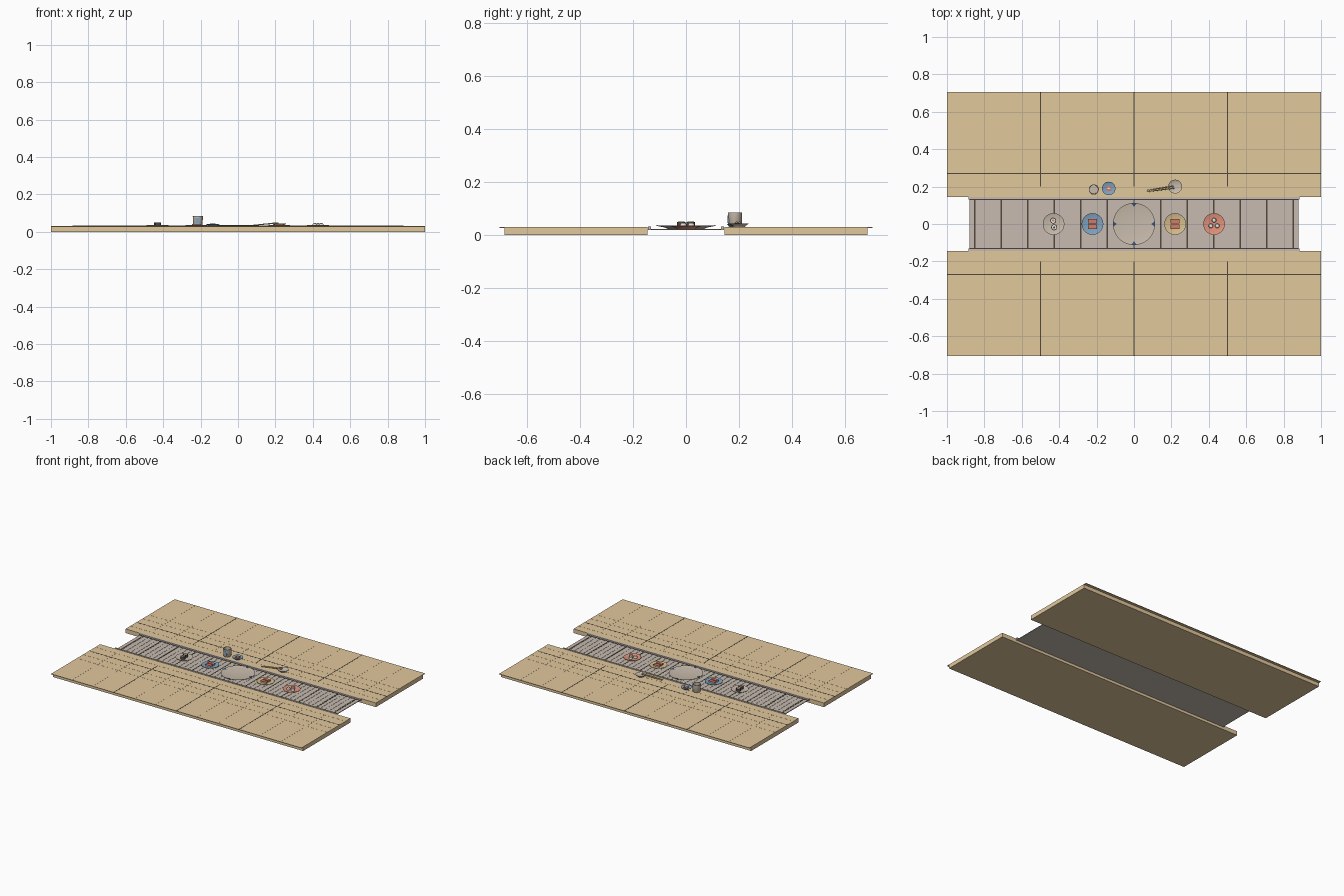
import bpy, bmesh, math
from mathutils import Vector, Matrix

if "Cube" in bpy.data.objects:
    bpy.data.objects.remove(bpy.data.objects["Cube"])


def mat(name, r, g, b):
    m = bpy.data.materials.new(name)
    m.diffuse_color = (r, g, b, 1)
    m.use_nodes = True
    m.node_tree.nodes["Principled BSDF"].inputs["Base Color"].default_value = m.diffuse_color
    return m


WOOD = mat("pale wood", 0.76, 0.58, 0.335)
DARK = mat("dark charcoal", 0.08, 0.065, 0.05)
BELT = mat("belt grey", 0.57, 0.50, 0.435)
STONE = mat("warm stone", 0.58, 0.50, 0.41)
BLUE = mat("blue glaze", 0.22, 0.37, 0.54)
TAN = mat("tan glaze", 0.68, 0.52, 0.27)
CORAL = mat("coral", 0.76, 0.29, 0.20)
RED = mat("fish red", 0.66, 0.20, 0.13)
NAVY = mat("navy", 0.04, 0.10, 0.25)
RICE = mat("rice white", 0.80, 0.76, 0.68)


def finish(name, bm, m, smooth=False):
    bmesh.ops.recalc_face_normals(bm, faces=bm.faces)
    me = bpy.data.meshes.new(name)
    bm.to_mesh(me)
    bm.free()
    me.materials.append(m)
    ob = bpy.data.objects.new(name, me)
    bpy.context.collection.objects.link(ob)
    if smooth:
        bpy.ops.object.select_all(action='DESELECT')
        ob.select_set(True)
        bpy.context.view_layer.objects.active = ob
        bpy.ops.object.shade_smooth_by_angle(angle=math.radians(35))
    return ob


def boxes(name, m, items):
    """One object from (x0, x1, y0, y1, z0, z1) boxes."""
    bm = bmesh.new()
    for x0, x1, y0, y1, z0, z1 in items:
        mtx = Matrix.Translation(((x0 + x1) / 2, (y0 + y1) / 2, (z0 + z1) / 2)) @ \
            Matrix.Diagonal((x1 - x0, y1 - y0, z1 - z0, 1))
        bmesh.ops.create_cube(bm, size=1, matrix=mtx)
    return finish(name, bm, m)


def lathe(name, m, x, y, profile, n=32):
    """Spin an (r, z) profile; ends at r = 0 close the shape."""
    bm = bmesh.new()
    vs = [bm.verts.new((r, 0, z)) for r, z in profile]
    es = [bm.edges.new(p) for p in zip(vs, vs[1:])]
    bmesh.ops.spin(bm, geom=vs + es, cent=(0, 0, 0), axis=(0, 0, 1),
                   angle=2 * math.pi, steps=n, use_duplicate=False)
    bmesh.ops.remove_doubles(bm, verts=bm.verts, dist=1e-5)
    bmesh.ops.translate(bm, verts=bm.verts, vec=(x, y, 0))
    return finish(name, bm, m, True)


def plate(name, m, x, y, r, z, h):
    t = 0.003
    return lathe(name, m, x, y, [(0, z), (r * .6, z), (r * .68, z + h * .35), (r, z + h - t / 2),
                                 (r, z + h), (r * .66, z + h * .35 + t), (0, z + h * .35 + t)])


def stick(name, m, a, b, r0, r1, n=8):
    a, b = Vector(a), Vector(b)
    d = b - a
    bm = bmesh.new()
    mtx = Matrix.Translation((a + b) / 2) @ d.to_track_quat('Z', 'Y').to_matrix().to_4x4()
    bmesh.ops.create_cone(bm, cap_ends=True, segments=n, radius1=r0, radius2=r1,
                          depth=d.length, matrix=mtx)
    return finish(name, bm, m, True)


# two counters with thin overhanging tops and seam lines
for side, s in (("front", -1), ("back", 1)):
    def span(a, b):
        return (a, b) if s > 0 else (-b, -a)
    boxes(side + "_counter", WOOD, [(-1, 1, *span(.145, .685), 0, .0265)])
    boxes(side + "_counter_top", WOOD, [(-1, 1, *span(.145, .705), .0265, .03)])
    z = (.0295, .0306)
    boxes(side + "_panel_joints", DARK,
          [(x - .003, x + .003, *span(.2, .705), *z) for x in (-.5, 0, .5)] +
          [(-1, 1, *span(.267, .273), *z)])
    # raised plank battens, same wood
    boxes(side + "_plank_battens", WOOD,
          [(k / 6 - .001, k / 6 + .001, *span(.2, .705), *z)
           for k in (-5, -4, -2, -1, 1, 2, 4, 5)] +
          [(-1, 1, *span(y - .001, y + .001), *z) for y in (.2, .34, .41)])
    # conveyor side rail
    boxes(side + "_belt_rail", BELT, [(-.885, .885, *span(.132, .144), .018, .0325)])
    boxes(side + "_rail_gap", DARK, [(-.88, .88, *span(.127, .132), .02, .0232)])

# conveyor belt: base, slats, dark wider joints
boxes("belt_base", BELT, [(-.88, .88, -.135, .135, .018, .0205)])
pitch = 1.76 / 50
boxes("belt_slats", BELT, [(-.88 + i * pitch + .0008, -.88 + (i + 1) * pitch - .0008,
                            -.128, .128, .0195, .0225) for i in range(50)])
boxes("belt_joints", DARK, [(k * .142 - .004, k * .142 + .004, -.128, .128, .02, .0232)
                            for k in range(-6, 7)])

# plates on the belt
B = .0225
plate("large_platter", STONE, 0, 0, .113, B, .014)
for x, m, n in ((-.43, STONE, "stone_plate"), (-.222, BLUE, "blue_plate"),
                (.22, TAN, "tan_plate"), (.428, CORAL, "coral_plate")):
    plate(n, m, x, 0, .058, B, .013)

# navy marks at the four points of the platter rim
bm = bmesh.new()
for k in range(4):
    rot = Matrix.Rotation(k * math.pi / 2, 3, 'Z')
    low = [rot @ Vector(p) for p in ((.1095, -.014, .0352), (.1095, .014, .0352), (.092, 0, .0325))]
    a = [bm.verts.new(p) for p in low]
    b = [bm.verts.new(p + Vector((0, 0, .0018))) for p in low]
    bm.faces.new(a)
    bm.faces.new(b)
    for i in range(3):
        j = (i + 1) % 3
        bm.faces.new((a[i], a[j], b[j], b[i]))
finish("platter_marks", bm, NAVY)

# rice rolls on the stone plate
F = .0295
for i, (x, y) in enumerate(((-.432, .018), (-.427, -.018))):
    stick(f"roll_wrap_{i}", DARK, (x, y, F), (x, y, .0495), .016, .016, 16)
    stick(f"roll_rice_{i}", RICE, (x, y, .045), (x, y, .0502), .0125, .0125, 16)
    stick(f"roll_filling_{i}", (RED, DARK)[i], (x, y, .045), (x, y, .0507), .006, .006, 10)

# topped rice blocks on the blue and tan plates
for n, px in (("blue", -.222), ("tan", .22)):
    ys = (-.015, .015)
    boxes(n + "_rice_blocks", RICE, [(px - .021, px + .021, y - .009, y + .009, F, .037) for y in ys])
    boxes(n + "_fish_slices", RED, [(px - .024, px + .024, y - .011, y + .011, .037, .042) for y in ys])

# small round pieces on the coral plate
for i in range(3):
    a = math.pi / 2 + i * 2 * math.pi / 3
    x, y = .428 + .02 * math.cos(a), .02 * math.sin(a)
    lathe(f"round_piece_{i}", RICE, x, y,
          [(0, F), (.012, F), (.0125, .038), (.0095, .0445), (0, .047)], 16)

# tea cup on the back counter, with a blue patch on the front
lathe("tea_cup", STONE, -.215, .185, [(0, .03), (.022, .03), (.026, .036), (.027, .085),
                                      (.024, .085), (.023, .04), (0, .04)], 24)
boxes("cup_patch", BLUE, [(-.227, -.203, .1575, .1625, .046, .074)])
# small blue dish with pickles
plate("blue_dish", BLUE, -.135, .19, .036, .03, .012)
boxes("pickles", RED, [(-.150, -.123, .194, .204, .036, .044), (-.146, -.12, .177, .187, .036, .043)])
boxes("pickle_garnish", RICE, [(-.143, -.128, .187, .194, .036, .042)])

# sauce dish with two chopsticks resting on it
plate("sauce_dish", STONE, .22, .2, .037, .03, .014)
stick("chopstick_a", TAN, (.065, .172, .0335), (.215, .192, .0475), .0022, .0035)
stick("chopstick_b", TAN, (.068, .18, .0335), (.212, .203, .0475), .0022, .0035)
